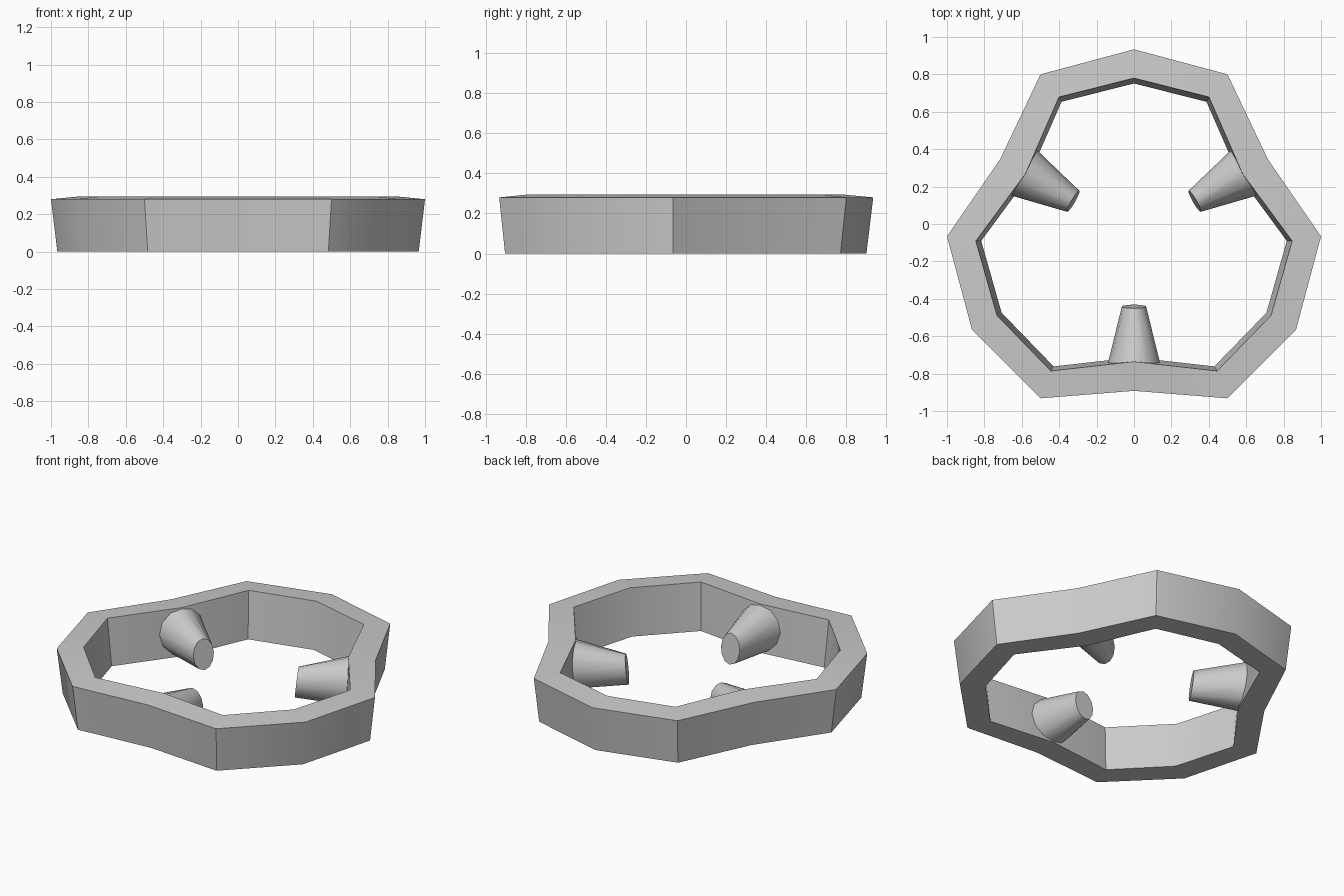
import bpy, bmesh
from math import radians, sin, cos, pi

if "Cube" in bpy.data.objects:
    bpy.data.objects.remove(bpy.data.objects["Cube"])

CY = -0.066  # centre of the three-fold symmetry


def polar(r, deg, z):
    return (r * cos(radians(deg)), CY + r * sin(radians(deg)), z)


def loft(name, loops, closed):
    """Skin a list of equal-length loops; closed joins last to first, else caps."""
    bm = bmesh.new()
    rows = [[bm.verts.new(p) for p in loop] for loop in loops]
    n = len(rows[0])
    pairs = list(zip(rows, rows[1:])) + ([(rows[-1], rows[0])] if closed else [])
    for a, b in pairs:
        for i in range(n):
            j = (i + 1) % n
            bm.faces.new((a[i], a[j], b[j], b[i]))
    if not closed:
        bm.faces.new(rows[0])
        bm.faces.new(rows[-1])
    bmesh.ops.recalc_face_normals(bm, faces=bm.faces)
    me = bpy.data.meshes.new(name)
    bm.to_mesh(me)
    bm.free()
    ob = bpy.data.objects.new(name, me)
    bpy.context.collection.objects.link(ob)
    bpy.ops.object.select_all(action='DESELECT')
    ob.select_set(True)
    bpy.context.view_layer.objects.active = ob
    bpy.ops.object.shade_smooth_by_angle(angle=radians(40))
    return ob


def outline(lobe_r, neck_r, spread, z, scale=1.0):
    """Three lobes of three corners each, with a pinched neck between them."""
    pts = []
    for k in range(3):
        mid = 90 + 120 * k
        for off in (-spread, 0, spread):
            pts.append(polar(lobe_r * scale, mid + off, z))
        pts.append(polar(neck_r * scale, mid + 60, z))
    return pts


# Ring wall, narrowing towards the bottom
TAPER = 0.966
loft("ring", [
    outline(1.0, 0.826, 30, 0.0, TAPER),
    outline(1.0, 0.826, 30, 0.28),
    outline(0.846, 0.67, 28.3, 0.295),
    outline(0.846, 0.67, 28.3, 0.0, TAPER),
], True)


def prong_section(deg, r_top, r_bottom, half_w, z0, z1, sides=12):
    """Oval section standing across the radial direction."""
    pts = []
    for i in range(sides):
        a = 2 * pi * i / sides
        t = (1 + sin(a)) / 2
        r = r_bottom + (r_top - r_bottom) * t
        x, y, z = polar(r, deg, z0 + (z1 - z0) * t)
        w = half_w * cos(a)
        pts.append((x - w * sin(radians(deg)), y + w * cos(radians(deg)), z))
    return pts


# Prongs pointing inward from each neck
for k, deg in enumerate((30, 150, 270)):
    loft(f"prong_{k + 1}", [
        prong_section(deg, 0.69, 0.67, 0.14, 0.004, 0.292),
        prong_section(deg, 0.385, 0.365, 0.065, 0.03, 0.22),
    ], False)
